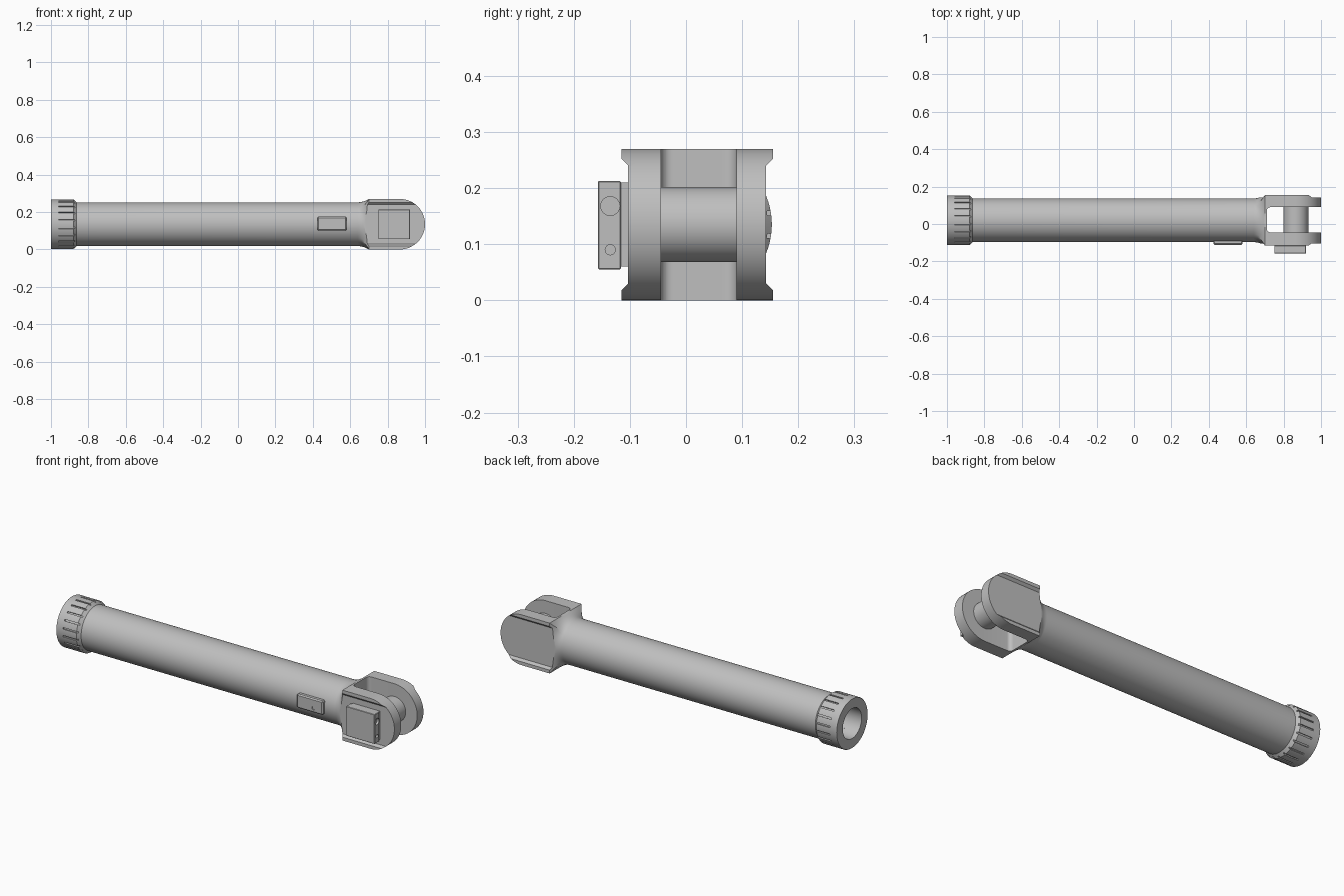
import bpy, bmesh, math
from mathutils import Matrix, Vector

if "Cube" in bpy.data.objects:
    bpy.data.objects.remove(bpy.data.objects["Cube"], do_unlink=True)

CY, CZ = 0.02, 0.135          # axis of the tube
TUBE_R, HEAD_R, BORE_R = 0.117, 0.135, 0.08
PIN_X = 0.865
N = 64

grey = bpy.data.materials.new("plain grey")
grey.use_nodes = True
colour = (0.52, 0.52, 0.52, 1)
grey.diffuse_color = colour
grey.node_tree.nodes["Principled BSDF"].inputs["Base Color"].default_value = colour


def finish(name, bm):
    bmesh.ops.recalc_face_normals(bm, faces=bm.faces)
    mesh = bpy.data.meshes.new(name)
    bm.to_mesh(mesh)
    bm.free()
    mesh.materials.append(grey)
    obj = bpy.data.objects.new(name, mesh)
    bpy.context.collection.objects.link(obj)
    return obj


def loft(name, rings, closed=False):
    """Skin a list of equal rings; closed joins the last to the first."""
    bm = bmesh.new()
    loops = [[bm.verts.new(p) for p in ring] for ring in rings]
    pairs = list(zip(loops, loops[1:]))
    if closed:
        pairs.append((loops[-1], loops[0]))
    else:
        bm.faces.new(loops[0])
        bm.faces.new(loops[-1])
    for a, b in pairs:
        for i in range(len(a)):
            j = (i + 1) % len(a)
            bm.faces.new((a[i], a[j], b[j], b[i]))
    return finish(name, bm)


def box(name, x, y, z, bevel=0):
    bm = bmesh.new()
    size = (x[1] - x[0], y[1] - y[0], z[1] - z[0], 1)
    mid = (sum(x) / 2, sum(y) / 2, sum(z) / 2)
    bmesh.ops.create_cube(bm, size=1, matrix=Matrix.Translation(mid) @ Matrix.Diagonal(size))
    if bevel:
        bmesh.ops.bevel(bm, geom=bm.edges[:], offset=bevel, segments=1, affect='EDGES')
    return finish(name, bm)


def cylinder(name, start, end, radius, sides=48):
    bm = bmesh.new()
    start, end = Vector(start), Vector(end)
    turn = (end - start).to_track_quat('Z', 'Y').to_matrix().to_4x4()
    bmesh.ops.create_cone(bm, cap_ends=True, segments=sides, radius1=radius, radius2=radius,
                          depth=(end - start).length,
                          matrix=Matrix.Translation((start + end) / 2) @ turn)
    return finish(name, bm)


def cut(obj, cutter):
    cutter.hide_render = True
    mod = obj.modifiers.new("cut", 'BOOLEAN')
    mod.operation, mod.solver, mod.object = 'DIFFERENCE', 'EXACT', cutter
    bpy.context.view_layer.objects.active = obj
    bpy.ops.object.modifier_apply(modifier=mod.name)
    bpy.data.objects.remove(cutter, do_unlink=True)


def smooth(obj):
    bpy.ops.object.select_all(action='DESELECT')
    obj.select_set(True)
    bpy.context.view_layer.objects.active = obj
    bpy.ops.object.shade_smooth_by_angle(angle=math.radians(30))


def section(x, square=0.0, height=HEAD_R):
    """Ring across the axis, blending from the round tube to the square head."""
    ring = []
    for i in range(N):
        a = math.tau * i / N
        c, s = math.cos(a), math.sin(a)
        m = max(abs(c), abs(s))
        y = TUBE_R * c * (1 - square) + HEAD_R * c / m * square
        z = TUBE_R * s * (1 - square) + height * s / m * square
        ring.append((x, CY + y, CZ + z))
    return ring


# Tube flaring into the fork head with a round tip
rings = [section(-0.92), section(0.64)]
rings += [section(0.64 + 0.06 * k / 8, (k / 8) ** 2) for k in range(1, 9)]
for k in range(25):
    a = math.radians(88.5 * k / 24)
    rings.append(section(PIN_X + HEAD_R * math.sin(a), 1, HEAD_R * math.cos(a)))
body = loft("tube_and_fork", rings)

# Flat recesses on both outer sides, leaving a sloped ridge above and below
for side in (-1, 1):
    floor, slope = 0.123, 0.013
    half = [(floor, 0.105), (floor + slope, 0.105 + slope), (0.2, 0.105 + slope)]
    outline = half + [(y, -z) for y, z in reversed(half)]
    cut(body, loft("recess_cutter", [[(x, CY + side * y, CZ + z) for y, z in outline]
                                     for x in (0.66, 1.1)]))

# Slot between the arms with rounded inner corners
y0, y1, r, x0 = -0.045, 0.09, 0.02, 0.71
outline = [(1.1, y0)]
for k in range(7):
    a = math.pi / 2 * k / 6
    outline.append((x0 + r - r * math.sin(a), y0 + r - r * math.cos(a)))
for k in range(7):
    a = math.pi / 2 * k / 6
    outline.append((x0 + r - r * math.cos(a), y1 - r + r * math.sin(a)))
outline.append((1.1, y1))
cut(body, loft("slot_cutter", [[(x, y, z) for x, y in outline] for z in (-0.1, 0.4)]))

# Bore inside the tube
cut(body, cylinder("bore_cutter", (-1.1, CY, CZ), (0.6, CY, CZ), BORE_R))
smooth(body)

# End collar, a turned ring with a chamfered shoulder
profile = [(-1, BORE_R), (-1, 0.131), (-0.997, 0.133), (-0.88, 0.133),
           (-0.862, TUBE_R - 0.001), (-0.862, BORE_R)]
turned = []
for i in range(80):
    a = math.tau * i / 80
    turned.append([(x, CY + q * math.cos(a), CZ + q * math.sin(a)) for x, q in profile])
collar = loft("end_collar", turned, closed=True)

# Grip grooves around the collar
bm = bmesh.new()
for i in range(20):
    spin = Matrix.Rotation(math.tau * (i + 0.5) / 20, 4, 'X')
    place = Matrix.Translation((-0.9, CY, CZ)) @ spin @ Matrix.Translation((0, 0, 0.134))
    bmesh.ops.create_cube(bm, size=1, matrix=place @ Matrix.Diagonal((0.12, 0.008, 0.016, 1)))
cut(collar, finish("groove_cutter", bm))
smooth(collar)

# Cross pin between the arms
smooth(cylinder("cross_pin", (PIN_X, -0.06, CZ), (PIN_X, 0.1, CZ), 0.067))

# Raised block on the front arm, with two side holes
box("block_base", (0.755, 0.915), (-0.118, -0.09), (0.06, 0.21))
block = box("front_block", (0.75, 0.92), (-0.157, -0.116), (0.055, 0.213), 0.002)
for z, radius in ((0.168, 0.017), (0.09, 0.009)):
    cut(block, cylinder("hole_cutter", (0.908, -0.135, z), (0.95, -0.135, z), radius, 24))
smooth(block)

# Small switch on the tube with a dimple
switch = box("switch_plate", (0.425, 0.58), (-0.111, -0.06), (0.1, 0.175), 0.006)
cut(switch, cylinder("dimple_cutter", (0.525, -0.13, 0.125), (0.525, -0.106, 0.125), 0.009, 20))
